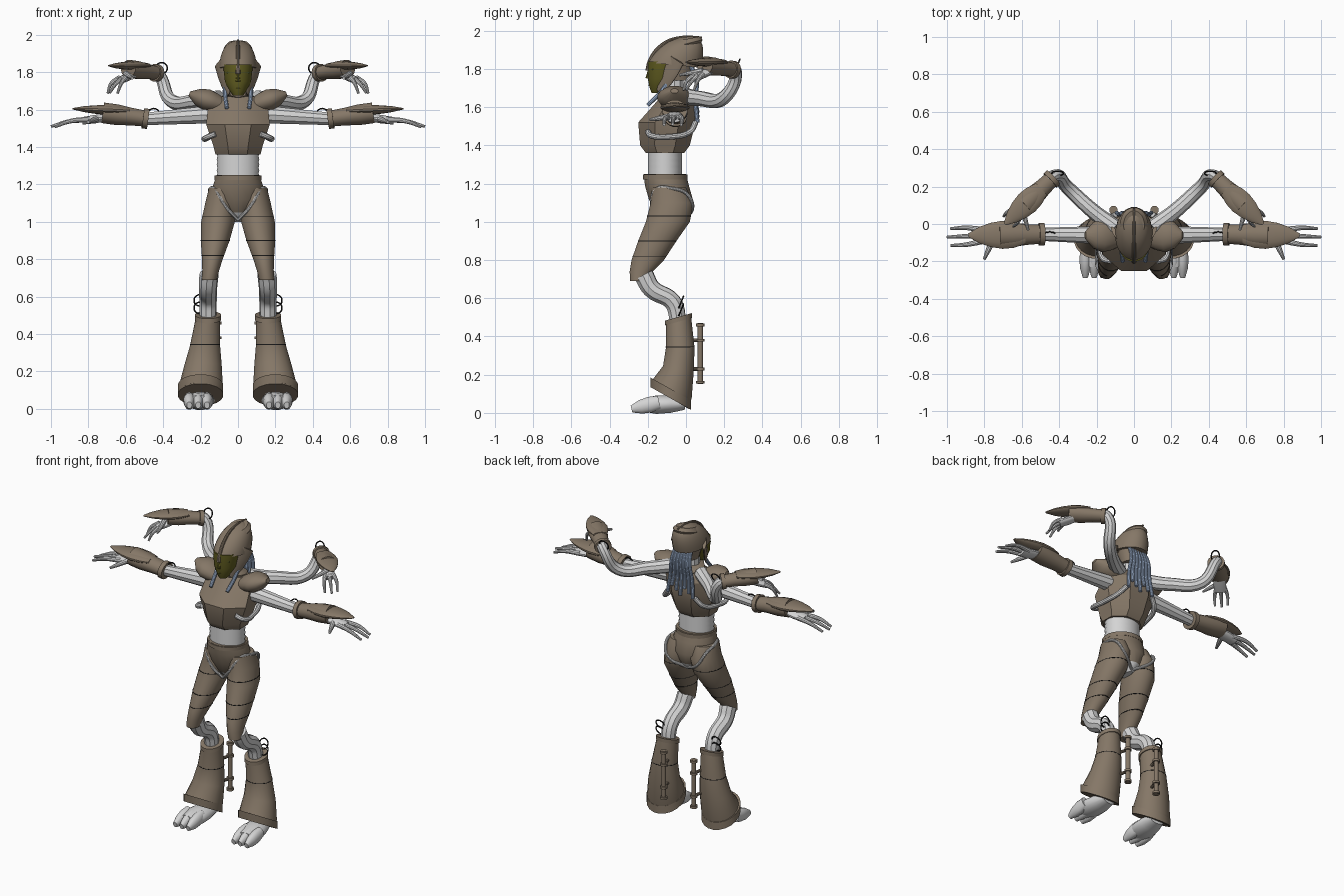
import bpy, bmesh, math
from mathutils import Vector

default_cube = bpy.data.objects.get("Cube")
if default_cube:
    bpy.data.objects.remove(default_cube, do_unlink=True)


def make_material(name, *rgb):
    material = bpy.data.materials.new(name)
    material.use_nodes = True
    material.diffuse_color = (*rgb, 1)
    material.node_tree.nodes["Principled BSDF"].inputs["Base Color"].default_value = (*rgb, 1)
    return material


brown = make_material("brown armour", .235, .185, .135)
white = make_material("pale skin", .66, .66, .66)
olive = make_material("olive face", .12, .11, .015)
blue = make_material("pale blue hair", .36, .47, .66)
black = make_material("black wire", .01, .01, .01)
green = make_material("green eyes", .22, .26, .05)
made = []
UP = Vector((0, 0, 1))


def add_object(name, data, material):
    data.materials.append(material)
    obj = bpy.data.objects.new(name, data)
    bpy.context.collection.objects.link(obj)
    made.append(obj)
    return obj


def skin_rings(name, rings, material, side):
    """Join rings of points into a closed solid; side -1 mirrors it."""
    bm = bmesh.new()
    loops = [[bm.verts.new((p.x * side, p.y, p.z)) for p in ring] for ring in rings]
    for low, high in zip(loops, loops[1:]):
        for i in range(len(low)):
            bm.faces.new((low[i - 1], low[i], high[i], high[i - 1]))
    bm.faces.new(loops[0])
    bm.faces.new(loops[-1])
    bmesh.ops.recalc_face_normals(bm, faces=bm.faces)
    mesh = bpy.data.meshes.new(name)
    bm.to_mesh(mesh)
    bm.free()
    return add_object(name, mesh, material)


def ellipse(centre, across, lift, sides):
    """Ring of points with a flat side facing along each axis."""
    grow = 1 / math.cos(math.pi / sides)
    angles = [math.tau * (i + .5) / sides for i in range(sides)]
    return [centre + (across * math.cos(a) + lift * math.sin(a)) * grow for a in angles]


def stack(name, x, rows, material, side=1, lean=0, sides=20):
    """Level rings, each row: z, y, half width, half depth, optional slope."""
    rings = []
    for z, y, wide, deep, *slope in rows:
        centre = Vector((x + lean * (rows[0][0] - z), y, z))
        lift = Vector((0, deep, deep * sum(slope)))
        rings.append(ellipse(centre, Vector((wide, 0, 0)), lift, sides))
    return skin_rings(name, rings, material, side)


def band(name, x, rows, z, height, margin, material, side=1, lean=0):
    """Thin ring wrapped around a stack at one height."""
    for top, bottom in zip(rows, rows[1:]):
        if top[0] >= z >= bottom[0]:
            t = (top[0] - z) / (top[0] - bottom[0])
            level, y, wide, deep, *slope = [a + (b - a) * t for a, b in zip(top, bottom)]
            edge = (y, wide + margin, deep + margin, *slope)
            centre = x + lean * (rows[0][0] - z)
            stack(name, centre, [(z + height / 2, *edge), (z - height / 2, *edge)], material, side)
            return


def plate(name, start, end, widths, flatness, material, side=1):
    """Straight solid with evenly spaced elliptic sections."""
    start, end = Vector(start), Vector(end)
    ahead = (end - start).normalized()
    across = ahead.cross(UP).normalized()
    lift = across.cross(ahead) * flatness
    rings = [ellipse(start.lerp(end, i / (len(widths) - 1)), across * w, lift * w, 16)
             for i, w in enumerate(widths)]
    return skin_rings(name, rings, material, side)


def tube(name, points, radius, material, side=1, taper=1, closed=False):
    """Round cord through a few points, thinning towards its end."""
    curve = bpy.data.curves.new(name, "CURVE")
    curve.dimensions = "3D"
    curve.bevel_depth = radius
    curve.bevel_resolution = 3
    curve.resolution_u = 6
    curve.use_fill_caps = True
    spline = curve.splines.new("BEZIER")
    spline.use_cyclic_u = closed
    spline.bezier_points.add(len(points) - 1)
    for i, (knot, (x, y, z)) in enumerate(zip(spline.bezier_points, points)):
        knot.co = (x * side, y, z)
        knot.handle_left_type = knot.handle_right_type = "AUTO"
        knot.radius = 1 + (taper - 1) * i / (len(points) - 1)
    return add_object(name, curve, material)


def wire_loop(name, centre, radius, side):
    corners = [Vector((math.cos(a), .4 * math.sin(a), math.sin(a)))
               for a in (math.tau * i / 6 for i in range(6))]
    tube(name, [Vector(centre) + c * radius for c in corners], .004, black, side, closed=True)


def forearm(label, elbow, tip, fingertip, size, side):
    """Cuff, bracer, pointed blade, hand and wire of one arm."""
    elbow, tip, fingertip = Vector(elbow), Vector(tip), Vector(fingertip)
    axis = (tip - elbow).normalized()
    across = axis.cross(UP).normalized() * size
    rise = UP * .03

    def along(t):
        return elbow.lerp(tip, t)

    def scaled(*widths):
        return [w * size for w in widths]

    plate(label + "_cuff", elbow, along(.07), scaled(.06, .06), .9, brown, side)
    plate(label + "_bracer", along(.03), along(.6), scaled(.05, .055, .065, .065), .85, brown, side)
    plate(label + "_blade", along(.25) + rise, tip, scaled(.05, .07, .075, .065, .045, .01), .35, brown, side)
    palm = along(.65) - rise
    reach = fingertip - palm
    plate(label + "_palm", along(.35), palm + reach * .35, scaled(.03, .04, .045, .04), .5, white, side)
    for k in (-1, 0, 1):
        spread = across * .045 * k
        tube(label + "_finger", [palm + reach * .2 + spread * .6,
                                 palm + reach * .6 + spread + rise / 3,
                                 fingertip + spread - axis * .02 * abs(k)],
             .017 * size, white, side, .45)
    thumb = across * .13 + axis * .06 - rise
    tube(label + "_thumb", [palm, palm + thumb * .6, palm + thumb], .02 * size, white, side, .4)
    wire_loop(label + "_wire", elbow - axis * .03 + rise, .03, side)


# Torso
stack("chest_armour", 0, [(1.67, -.05, .1, .07), (1.61, -.06, .16, .11), (1.52, -.1, .17, .15),
                          (1.4, -.11, .13, .13), (1.36, -.11, .12, .1)], brown, sides=8)
tube("neck", [(0, -.06, 1.6), (0, -.06, 1.8)], .05, white)
plate("neck_guard", (0, .02, 1.66), (0, -.13, 1.68), (.06, .085, .08, .04), .3, brown)
stack("ribbed_waist", 0, [(1.38 - .015 * i, -.11, .11 + .004 * (i % 2), .09) for i in range(12)], white)
hips = [(1.25, -.11, .115, .11), (1.19, -.1, .135, .115), (1.12, -.08, .13, .115),
        (1.05, -.075, .075, .09), (1, -.07, .02, .05)]
pelvis = stack("pelvis", 0, hips, brown)
pelvis.data.materials.append(white)
for face in pelvis.data.polygons:
    face.material_index = int(face.center.z < 1.06)
band("belt", 0, hips, 1.235, .025, .005, brown)

# Head
stack("face", 0, [(1.84, -.115, .08, .085), (1.75, -.125, .07, .075), (1.7, -.135, .045, .055),
                  (1.675, -.155, .025, .025)], olive)
tube("nose", [(0, -.19, 1.8), (0, -.2, 1.75)], .008, olive, taper=1.6)
tube("lips", [(-.02, -.18, 1.715), (0, -.19, 1.715), (.02, -.18, 1.715)], .006, olive)
stack("head_back", 0, [(1.84, -.035, .085, .085), (1.74, -.03, .06, .06)], brown)

# Domed hood with a crest and three overlapping rear plates
hood = []
for i in range(8):
    t = i / 7.1
    dome = (1 - t * t) ** .4
    hood.append((1.82 + .15 * t, .06 * t - .06, .1 * dome, .135 * dome, .2 * t - .1))
stack("hood", 0, hood, brown)
tube("hood_crest", [(0, -.2, 1.79), (0, -.185, 1.85), (0, -.12, 1.93), (0, -.03, 1.965),
                    (0, .085, 1.965)], .014, brown, taper=.4)
for i, name in enumerate(("top", "middle", "lower")):
    z, wide, y = 1.93 - .045 * i, .075 + .009 * i, -.005 - .01 * i
    stack(name + "_hood_plate", 0, [(z + .025, y, wide - .02, .075, .2), (z, y, wide, .092, .25),
                                    (z - .02, y, wide - .01, .08, .2)], brown)

# Hair strands hanging down the back
for i in range(7):
    x = (i - 3) * .022
    tube("hair_strand", [(x * .8, .02, 1.83), (x, .055, 1.74), (x * 1.2, .05, 1.64),
                         (x * 1.4, .06, 1.52 + .025 * (i % 3))], .011, blue)

thigh = [(1.18, -.09, .075, .09), (1.1, -.073, .083, .112), (1, -.095, .09, .115),
         (.9, -.15, .077, .1), (.8, -.2, .055, .085), (.74, -.235, .045, .06), (.69, -.247, .04, .045)]
boot = [(.5, -.04, .063, .065, .3), (.34, -.03, .08, .075, 0), (.23, -.04, .1, .08, -.2),
        (.13, -.07, .115, .1, -.5), (.08, -.085, .115, .1, -.6)]
rod = [(.47, .075, .014, .014), (.15, .075, .014, .014)]

for s, label in ((1, "left"), (-1, "right")):
    # Head sides
    plate(label + "_cheek_guard", (.1, -.05, 1.85), (.05, -.14, 1.68),
          (.012, .012, .01, .004), 4, brown, s)
    tube(label + "_eye", [(.02, -.19, 1.785), (.055, -.17, 1.8)], .007, green, s)
    tube(label + "_front_strand", [(.07, -.1, 1.72), (.068, -.14, 1.67), (.06, -.2, 1.61)], .011, blue, s)

    # Shoulder and side hose
    plate(label + "_shoulder_pad", (.08, -.06, 1.62), (.26, -.06, 1.685),
          (.06, .08, .09, .07, .02), .65, brown, s)
    tube(label + "_side_hose", [(.12, -.2, 1.47), (.17, -.18, 1.45), (.17, -.08, 1.445),
                                (.14, .02, 1.47), (.1, .05, 1.52)], .015, white, s)

    # Two pairs of arms
    tube(label + "_lower_arm", [(.13, -.06, 1.575), (.5, -.055, 1.55)], .05, white, s, .7)
    forearm(label + "_lower", (.48, -.055, 1.55), (.885, -.06, 1.605), (1, -.07, 1.51), 1, s)
    tube(label + "_raised_arm", [(.1, -.02, 1.66), (.22, .07, 1.645), (.36, .2, 1.65),
                                 (.425, .26, 1.79), (.46, .23, 1.81)], .045, white, s, .62)
    forearm(label + "_raised", (.43, .25, 1.795), (.69, 0, 1.835), (.685, 0, 1.69), .85, s)

    # Thigh, trim and shin
    stack(label + "_thigh_armour", .08, thigh, brown, s, .15)
    for z in (.82, .9, 1.03):
        band(label + "_thigh_seam", .08, thigh, z, .004, .001, black, s, .15)
    tube(label + "_hip_trim", [(0, -.155, 1.01), (.065, -.18, 1.08), (.125, -.15, 1.175),
                               (.15, -.08, 1.175), (.145, 0, 1.15), (.11, .035, 1.08),
                               (0, -.02, 1.01)], .009, white, s)
    tube(label + "_shin", [(.155, -.22, .72), (.16, -.18, .65), (.16, -.07, .58), (.16, -.04, .48)],
         .052, white, s, .85)
    for z in (.54, .58):
        wire_loop(label + "_knee_wire", (.205, -.025, z), .03, s)

    # Flared boot with a thick cuff
    stack(label + "_boot", .16, boot, brown, s, .1)
    band(label + "_boot_rim", .16, boot, .49, .025, .006, brown, s, .1)
    band(label + "_boot_seam", .16, boot, .345, .004, .001, black, s, .1)
    band(label + "_boot_cuff", .16, boot, .1, .05, .006, brown, s, .1)

    # Rod clamped to the inner back of the boot
    stack(label + "_boot_rod", .11, rod, brown, s)
    for z in (.16, .23, .38, .46):
        band(label + "_rod_ring", .11, rod, z, .015, .008, brown, s)
    for z in (.23, .38):
        tube(label + "_rod_clamp", [(.125, .01, z), (.11, .075, z)], .01, brown, s)

    # Foot with three toes
    plate(label + "_foot", (.19, -.01, .048), (.21, -.23, .04), (.05, .07, .075, .05), .64, white, s)
    for x in (.166, .213, .26):
        plate(label + "_toe", (x, -.14, .055), (x, -.285, .02), (.027, .032, .028, .014), 1.3, white, s)

# Turn cords into meshes, then smooth with crisp edges
bpy.ops.object.select_all(action="DESELECT")
for obj in made:
    obj.select_set(True)
bpy.context.view_layer.objects.active = made[0]
bpy.ops.object.convert(target="MESH")
bpy.ops.object.shade_smooth_by_angle(angle=math.radians(35))
